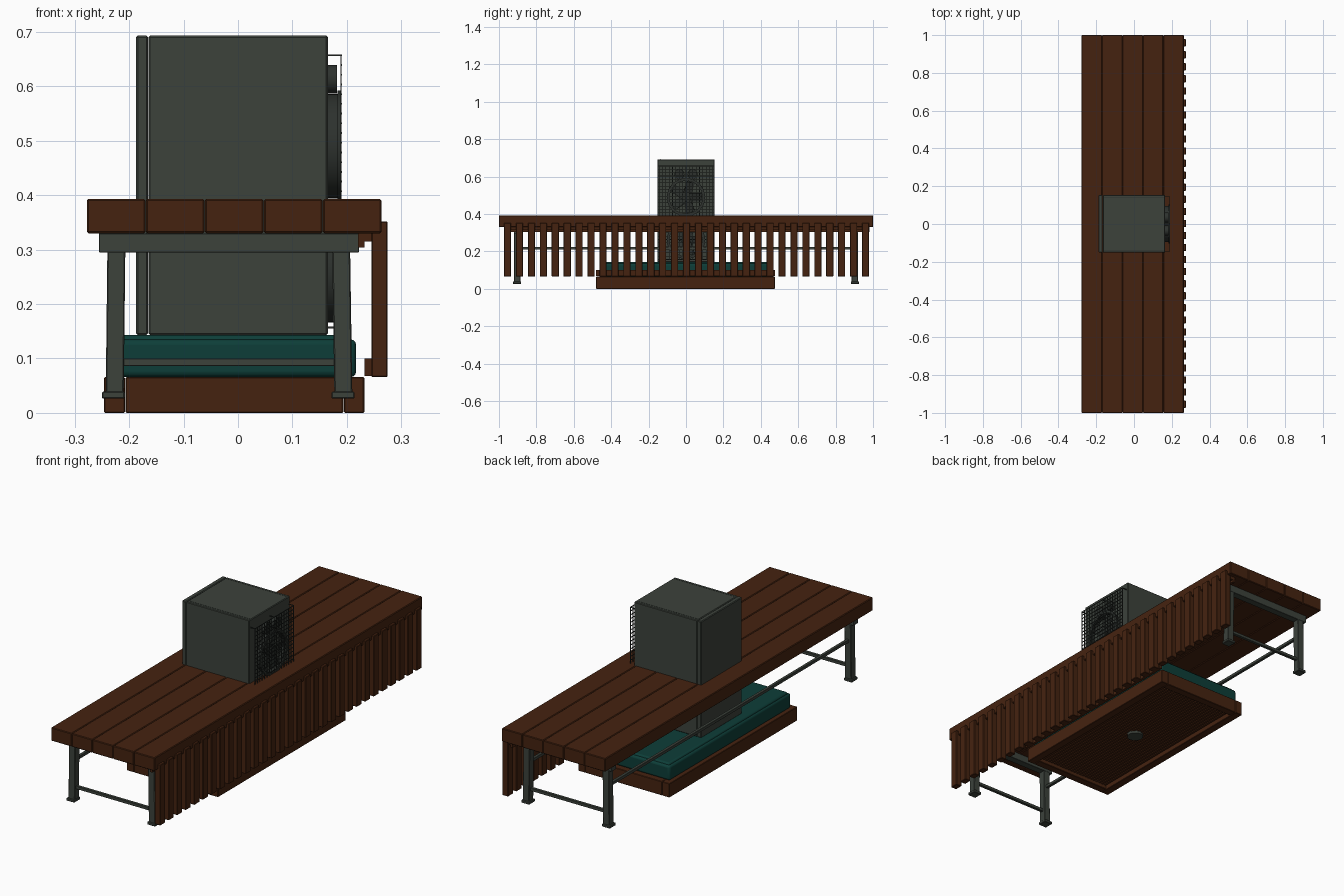
import bpy, bmesh, math
from mathutils import Matrix, Vector

if "Cube" in bpy.data.objects:
    bpy.data.objects.remove(bpy.data.objects["Cube"])


def material(name, rgb):
    m = bpy.data.materials.new(name)
    m.diffuse_color = (*rgb, 1)
    m.use_nodes = True
    m.node_tree.nodes["Principled BSDF"].inputs["Base Color"].default_value = m.diffuse_color
    return m


WOOD = material("stained_wood", (0.060, 0.0165, 0.005))
GREY = material("grey_metal", (0.045, 0.054, 0.044))
DARK = material("dark_metal", (0.026, 0.031, 0.027))
TEAL = material("teal_lining", (0.004, 0.048, 0.040))


def finish(name, bm, mat, bevel=0.0, segments=1):
    mesh = bpy.data.meshes.new(name)
    bm.normal_update()
    bm.to_mesh(mesh)
    bm.free()
    mesh.materials.append(mat)
    ob = bpy.data.objects.new(name, mesh)
    bpy.context.collection.objects.link(ob)
    if bevel:
        mod = ob.modifiers.new("bevel", "BEVEL")
        mod.width, mod.segments = bevel, segments
    return ob


def add_box(bm, x, y, z, shift=0.0):
    """Box from ranges; shift moves the bottom end in x."""
    vs = bmesh.ops.create_cube(bm, size=1)["verts"]
    for v in vs:
        low = v.co.z < 0
        v.co = Vector([r[0] + (c + 0.5) * (r[1] - r[0])
                       for c, r in zip(v.co, (x, y, z))])
        if low:
            v.co.x += shift


def boxes(name, mat, items, bevel=0.0, segments=1):
    bm = bmesh.new()
    for it in items:
        add_box(bm, *it)
    return finish(name, bm, mat, bevel, segments)


def ring(bm, x0, x1, cy, cz, r_in, r_out, n=40):
    """Flat ring whose axis runs along x."""
    loops = []
    for x, r in ((x0, r_in), (x0, r_out), (x1, r_out), (x1, r_in)):
        loops.append([bm.verts.new((x, cy + r * math.cos(2 * math.pi * i / n),
                                    cz + r * math.sin(2 * math.pi * i / n)))
                      for i in range(n)])
    for k in range(4):
        a, b = loops[k], loops[(k + 1) % 4]
        for i in range(n):
            j = (i + 1) % n
            bm.faces.new((a[i], b[i], b[j], a[j]))
    bmesh.ops.recalc_face_normals(bm, faces=bm.faces)


def disc(bm, x0, x1, cy, cz, r, n=32):
    mat = Matrix.Translation(((x0 + x1) / 2, cy, cz)) @ Matrix.Rotation(math.pi / 2, 4, "Y")
    bmesh.ops.create_cone(bm, cap_ends=True, segments=n, radius1=r, radius2=r,
                          depth=x1 - x0, matrix=mat)


# Table top planks
boxes("top_planks", WOOD,
      [((-0.278 + i * 0.1084 + 0.0004, -0.278 + (i + 1) * 0.1084 - 0.0004),
        (-1, 1), (0.33, 0.393)) for i in range(5)], 0.003)

# Slatted side screen and its rails
boxes("screen_slats", WOOD,
      [((0.245, 0.275), (-0.973 + i * 0.0638, -0.935 + i * 0.0638), (0.066, 0.352))
       for i in range(31)], 0.002)
boxes("screen_rails", WOOD,
      [((0.232, 0.245), (-0.97, 0.98), (0.315, 0.352)),
       ((0.220, 0.232), (-0.97, 0.98), (0.304, 0.331)),
       ((0.232, 0.245), (-0.48, 0.475), (0.068, 0.100))])

# Trestle frames at both ends
legs, feet, bars = [], [], []
for s in (-1, 1):
    yc = 0.903 * s
    yr = (yc - 0.017, yc + 0.017)
    bars.append(((-0.255, 0.222), yr, (0.295, 0.33)))
    bars.append(((-0.215, 0.185), (yc - 0.007, yc + 0.007), (0.086, 0.100)))
    legs.append(((-0.240, -0.207), yr, (0.036, 0.297), -0.003))
    legs.append(((0.173, 0.206), yr, (0.036, 0.297), 0.004))
    for x in (-0.250, 0.172):
        feet.append(((x, x + 0.042), (yc - 0.022, yc + 0.022), (0.026, 0.039)))
for x in (-0.225, 0.190):
    bars.append(((x - 0.007, x + 0.007), (-0.903, 0.903), (0.210, 0.224)))
boxes("trestle_legs", GREY, legs, 0.002)
boxes("trestle_feet", GREY, feet, 0.002)
boxes("trestle_bars", GREY, bars, 0.001)

# Tray rim and slatted base
boxes("tray_rim", WOOD,
      [((-0.246, -0.2075), (-0.48, 0.475), (0, 0.066)),
       ((0.1945, 0.232), (-0.48, 0.475), (0, 0.066)),
       ((-0.2065, 0.1935), (-0.48, -0.442), (0, 0.066)),
       ((-0.2065, 0.1935), (0.437, 0.475), (0, 0.066))], 0.002)
boxes("tray_base", WOOD,
      [((-0.207, 0.194), (-0.443, 0.438), (0.026, 0.064))]
      + [((-0.202 + i * 0.0167, -0.191 + i * 0.0167), (-0.443, 0.438), (0.018, 0.027))
         for i in range(24)])

# Drain under the tray
bm = bmesh.new()
bmesh.ops.create_cone(bm, cap_ends=True, segments=32, radius1=0.036, radius2=0.036,
                      depth=0.022, matrix=Matrix.Translation((-0.007, 0, 0.019)))
finish("drain", bm, GREY)

# Teal lining filling the tray
boxes("lining", TEAL, [((-0.231, 0.217), (-0.455, 0.452), (0.066, 0.135))], 0.010, 3)
boxes("lining_top", TEAL, [((-0.222, 0.208), (-0.445, 0.442), (0.120, 0.143))], 0.008, 3)

# Cabinet standing through the table
boxes("cabinet", GREY, [((-0.1645, 0.165), (-0.152, 0.153), (0.143, 0.693)),
                        ((-0.187, -0.1655), (-0.152, 0.153), (0.143, 0.693))], 0.003)
boxes("cabinet_top_seams", DARK,
      [((-0.16, 0.16), (y - 0.001, y + 0.001), (0.692, 0.6937)) for y in (-0.138, 0.139)])

# Fan rings, hubs and blades
bm = bmesh.new()
for cz in (0.49, 0.262):
    ring(bm, 0.164, 0.183, 0, cz, 0.088, 0.096)
    ring(bm, 0.183, 0.189, 0, cz, 0.092, 0.102)
    disc(bm, 0.164, 0.182, 0, cz, 0.026)
    for k in range(5):
        vs = bmesh.ops.create_cube(bm, size=1)["verts"]
        m = (Matrix.Translation((0.173, 0, cz)) @ Matrix.Rotation(k * math.tau / 5, 4, "X")
             @ Matrix.Translation((0, 0.052, 0)) @ Matrix.Rotation(math.radians(14), 4, "Y")
             @ Matrix.Diagonal((0.003, 0.066, 0.044, 1)))
        bmesh.ops.transform(bm, matrix=m, verts=vs)
for y in (-0.035, 0.035):
    disc(bm, 0.164, 0.182, y, 0.613, 0.026)
finish("fans", bm, DARK)

# Wire guard in front of the fans
w = 0.0016
wires = []
for i in range(17):
    y = -0.144 + i * 0.018
    wires.append(((0.188, 0.1905), (y - w, y + w), (0.157, 0.657)))
for i in range(29):
    z = 0.157 + i * 0.5 / 28
    wires.append(((0.1885, 0.191), (-0.146, 0.146), (z - w, z + w)))
for y in (-0.144, 0.0, 0.144):
    for z in (0.157, 0.657):
        wires.append(((0.164, 0.191), (y - w, y + w), (z - w, z + w)))
boxes("wire_guard", DARK, wires)
for ob in bpy.data.objects:
    if ob.name in ("fans", "drain", "lining", "lining_top"):
        bpy.context.view_layer.objects.active = ob
        ob.select_set(True)
bpy.ops.object.shade_smooth_by_angle()
